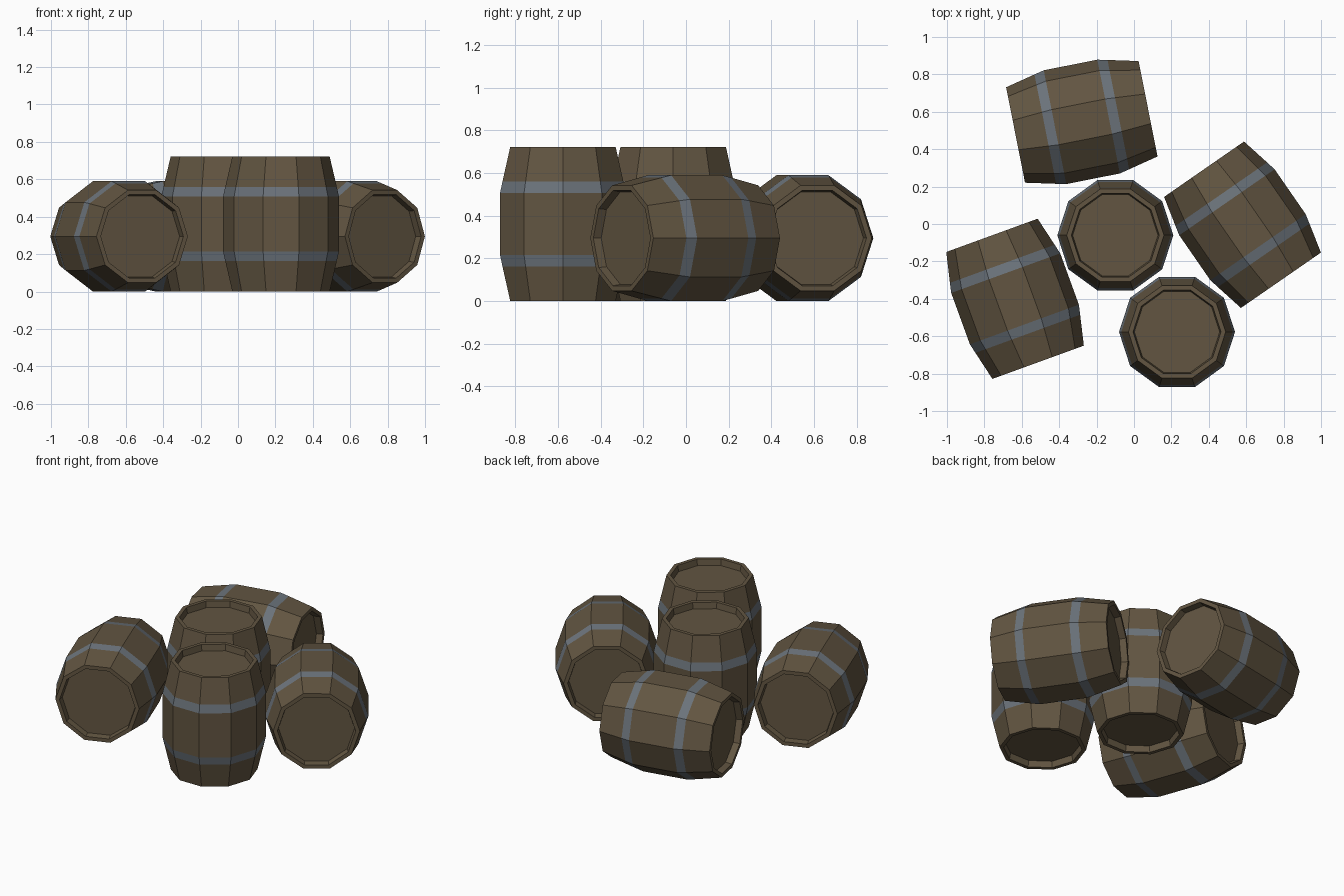
import bpy, bmesh, math
from mathutils import Matrix, Vector

if "Cube" in bpy.data.objects:
    bpy.data.objects.remove(bpy.data.objects["Cube"])

SIDES = 10
H = 0.722          # barrel height
R = 0.31           # belly radius
APOTHEM = R * math.cos(math.pi / SIDES)


def material(name, rgb):
    m = bpy.data.materials.new(name)
    m.diffuse_color = (*rgb, 1.0)
    m.use_nodes = True
    m.node_tree.nodes["Principled BSDF"].inputs["Base Color"].default_value = m.diffuse_color
    return m


wood = material("dark wood", (0.122, 0.091, 0.053))
iron = material("grey iron", (0.148, 0.172, 0.198))

# Half profile (radius, height): recessed lid, rim, tapered stave, hoop edges
half = [(0.228, 0.04), (0.235, 0.0), (0.26, 0.0), (0.298, 0.162), (R, 0.215)]
profile = half + [(r, H - z) for r, z in reversed(half)]
HOOP_BANDS = (3, 5)


def barrel(name, matrix):
    bm = bmesh.new()
    rings = []
    for r, z in profile:
        rings.append([bm.verts.new((r * math.cos(2 * math.pi * i / SIDES),
                                    r * math.sin(2 * math.pi * i / SIDES),
                                    z - H / 2)) for i in range(SIDES)])
    # staves, rims and hoops
    for k in range(len(rings) - 1):
        a, b = rings[k], rings[k + 1]
        for i in range(SIDES):
            j = (i + 1) % SIDES
            f = bm.faces.new((a[i], a[j], b[j], b[i]))
            f.material_index = 1 if k in HOOP_BANDS else 0
    # lids at both ends
    bm.faces.new(list(reversed(rings[0])))
    bm.faces.new(rings[-1])
    bmesh.ops.recalc_face_normals(bm, faces=bm.faces)
    me = bpy.data.meshes.new(name)
    bm.to_mesh(me)
    bm.free()
    me.materials.append(wood)
    me.materials.append(iron)
    ob = bpy.data.objects.new(name, me)
    ob.matrix_world = matrix
    bpy.context.collection.objects.link(ob)


# Standing barrels
for name, x, y in (("standing_barrel_front", 0.23, -0.577),
                   ("standing_barrel_middle", -0.10, -0.06)):
    barrel(name, Matrix.Translation((x, y, H / 2)))

# Lying barrels, each resting on one stave
for name, x, y, angle in (("lying_barrel_back", -0.279, 0.546, 11.2),
                          ("lying_barrel_right", 0.58, -0.004, -55.3),
                          ("lying_barrel_left", -0.636, -0.40, -70.0)):
    axis = Vector((math.cos(math.radians(angle)), math.sin(math.radians(angle)), 0))
    up = Vector((0, 0, 1))
    side = up.cross(axis)
    # local x -> sideways (vertex), local y -> vertical (flat), local z -> axis
    rot = Matrix((side, axis.cross(side), axis)).transposed().to_4x4()
    barrel(name, Matrix.Translation((x, y, APOTHEM)) @ rot)
